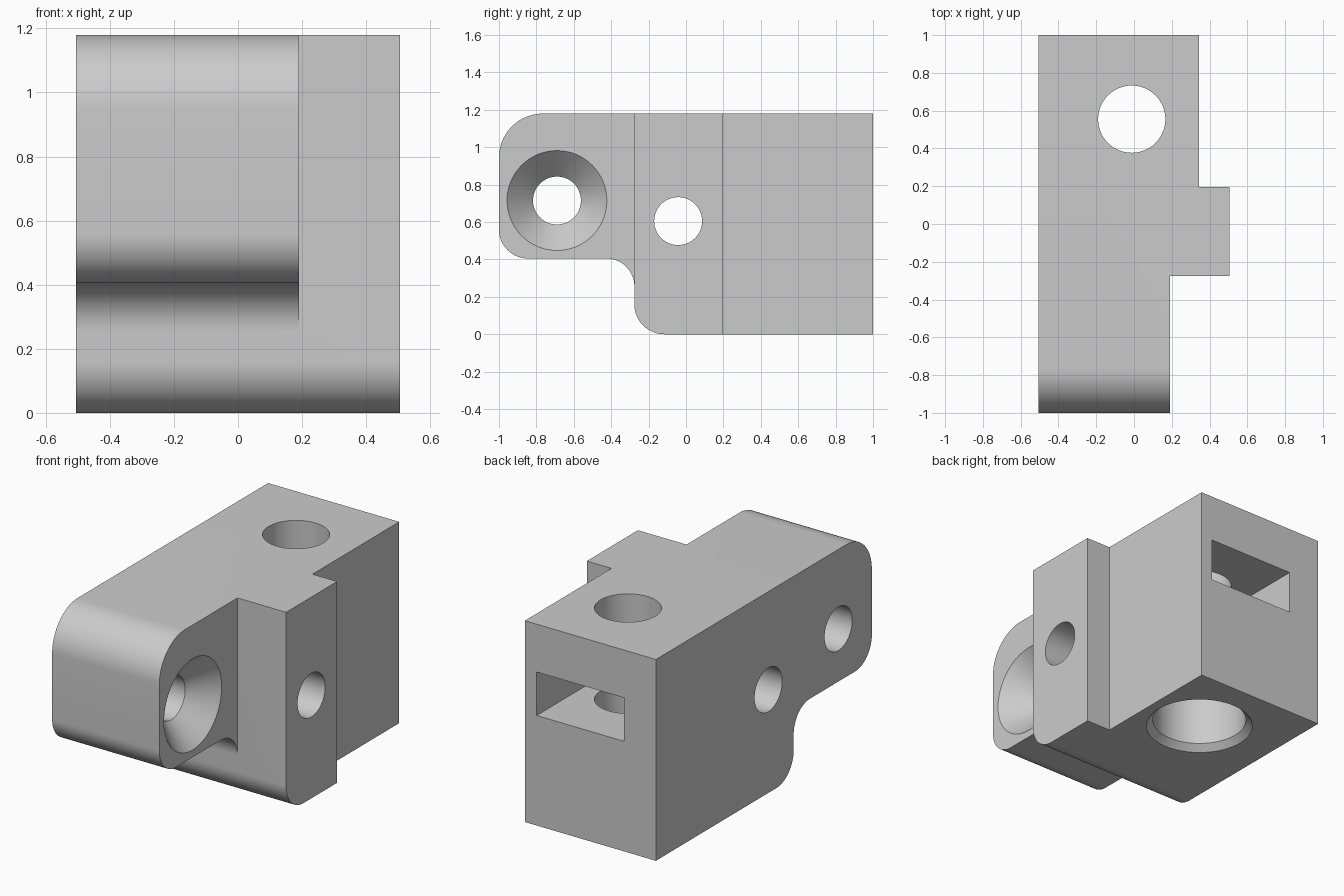
import bpy, bmesh
from math import sin, cos, radians

if "Cube" in bpy.data.objects:
    bpy.data.objects.remove(bpy.data.objects["Cube"])

W, D, H = 0.505, 1.0, 1.18          # half width, half depth, height
STEP_Y, BOSS_Y = -0.276, 0.197      # front and back of the side boss
ARM_X, BLOCK_X = 0.19, 0.345        # left faces of the arm and the block


def make_object(name, bm):
    bmesh.ops.recalc_face_normals(bm, faces=bm.faces)
    mesh = bpy.data.meshes.new(name)
    bm.to_mesh(mesh)
    bm.free()
    obj = bpy.data.objects.new(name, mesh)
    bpy.context.collection.objects.link(obj)
    return obj


def arc(cy, cz, r, start, end, steps=16):
    angles = [radians(start + (end - start) * i / steps) for i in range(steps + 1)]
    return [(cy + r * cos(a), cz + r * sin(a)) for a in angles]


def extrude_x(name, outline, x0, x1):
    bm = bmesh.new()
    face = bm.faces.new([bm.verts.new((x0, y, z)) for y, z in outline])
    out = bmesh.ops.extrude_face_region(bm, geom=[face])
    moved = [v for v in out["geom"] if isinstance(v, bmesh.types.BMVert)]
    bmesh.ops.translate(bm, verts=moved, vec=(x1 - x0, 0, 0))
    return make_object(name, bm)


def box(name, x0, x1, y0, y1, z0, z1):
    return extrude_x(name, [(y0, z0), (y1, z0), (y1, z1), (y0, z1)], x0, x1)


def turned(name, profile, place, sides=64):
    """Solid of rings; profile holds (radius, position along the axis)."""
    bm = bmesh.new()
    rings = []
    for r, t in profile:
        angles = [radians(360 * i / sides) for i in range(sides)]
        rings.append([bm.verts.new(place(r * cos(a), r * sin(a), t)) for a in angles])
    for a, b in zip(rings, rings[1:]):
        for i in range(sides):
            j = (i + 1) % sides
            bm.faces.new((a[i], a[j], b[j], b[i]))
    bm.faces.new(rings[0])
    bm.faces.new(rings[-1])
    return make_object(name, bm)


def across(y, z):
    return lambda u, v, t: (t, y + u, z + v)


def upright(x, y):
    return lambda u, v, t: (x + u, y + v, t)


# Body: rounded side outline pushed across the full width
outline = [(D, 0), (D, H)]
outline += arc(-D + 0.235, H - 0.235, 0.235, 90, 180)
outline += arc(-D + 0.155, 0.56, 0.155, 180, 270)
outline += arc(STEP_Y - 0.15, 0.255, 0.15, 90, 0)
outline += arc(STEP_Y + 0.16, 0.16, 0.16, 180, 270)
body = extrude_x("bracket_body", outline, -W, W)

# Cutters: side steps, nut slot, vertical bore, cross holes
cutters = [
    box("arm_step_cutter", ARM_X, 1, -2, STEP_Y, -1, 2),
    box("block_step_cutter", BLOCK_X, 1, BOSS_Y, 2, -1, 2),
    box("nut_slot_cutter", -0.298, 0.268, 0.27, 2, 0.645, 0.90),
    turned("rod_hole_cutter", [(0.178, 0.2), (0.178, 2)], upright(-0.012, 0.555)),
    turned("lower_bore_cutter",
           [(0.337, -0.04), (0.26, 0.037), (0.26, 0.42)], upright(-0.012, 0.555)),
    turned("pivot_hole_cutter",
           [(0.128, -1), (0.128, ARM_X - 0.139), (0.307, ARM_X + 0.04)],
           across(-0.69, 0.715)),
    turned("boss_hole_cutter", [(0.128, -1), (0.128, 1)], across(-0.042, 0.605)),
]
for cutter in cutters:
    cutter.hide_render = True
    mod = body.modifiers.new(cutter.name, "BOOLEAN")
    mod.operation = "DIFFERENCE"
    mod.solver = "EXACT"
    mod.object = cutter

# Bake the cuts and drop the cutters
depsgraph = bpy.context.evaluated_depsgraph_get()
baked = bpy.data.meshes.new_from_object(body.evaluated_get(depsgraph))
body.modifiers.clear()
body.data = baked
for cutter in cutters:
    bpy.data.objects.remove(cutter)

# Single grey plastic
grey = bpy.data.materials.new("light_grey_plastic")
grey.use_nodes = True
colour = (0.6, 0.6, 0.6, 1)
grey.diffuse_color = colour
grey.node_tree.nodes["Principled BSDF"].inputs["Base Color"].default_value = colour
body.data.materials.clear()
body.data.materials.append(grey)

# Smooth curves, crisp edges
bpy.ops.object.select_all(action="DESELECT")
body.select_set(True)
bpy.context.view_layer.objects.active = body
bpy.ops.object.shade_smooth_by_angle(angle=radians(30))
